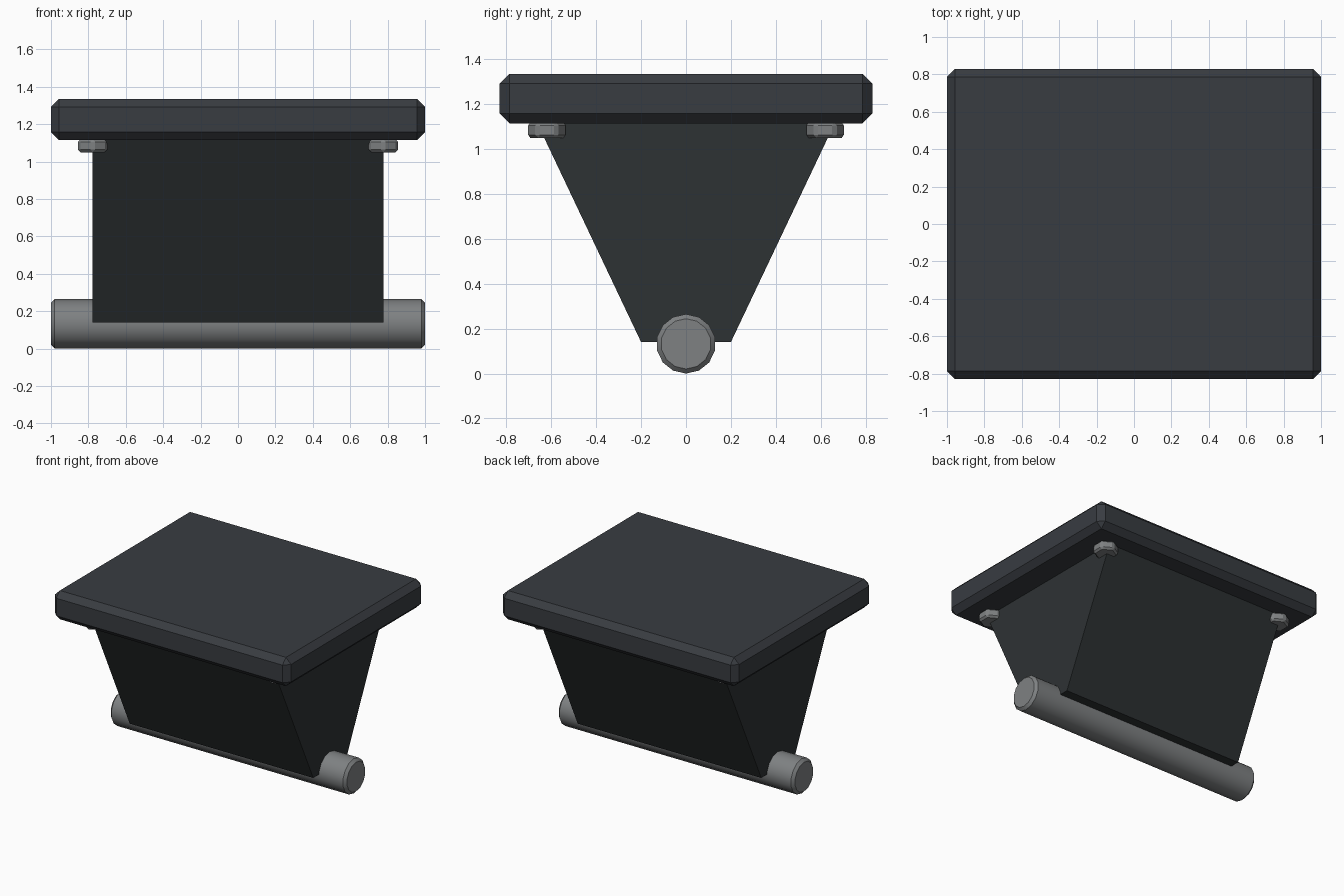
import bpy, bmesh, math
from mathutils import Matrix

if "Cube" in bpy.data.objects:
    bpy.data.objects.remove(bpy.data.objects["Cube"])


def material(name, rgb):
    m = bpy.data.materials.new(name)
    m.diffuse_color = (*rgb, 1)
    m.use_nodes = True
    m.node_tree.nodes["Principled BSDF"].inputs["Base Color"].default_value = m.diffuse_color
    return m


plate_mat = material("dark_plate", (0.04, 0.045, 0.053))
body_mat = material("dark_body", (0.027, 0.032, 0.034))
metal_mat = material("grey_metal", (0.21, 0.22, 0.225))


def finish(bm, name, mat, bevel=0.0):
    bmesh.ops.recalc_face_normals(bm, faces=bm.faces)
    me = bpy.data.meshes.new(name)
    bm.to_mesh(me)
    bm.free()
    ob = bpy.data.objects.new(name, me)
    bpy.context.collection.objects.link(ob)
    me.materials.append(mat)
    if bevel:
        mod = ob.modifiers.new("chamfer", "BEVEL")
        mod.width = bevel
        mod.segments = 1
        mod.limit_method = "ANGLE"
        mod.angle_limit = math.radians(30)
    return ob


def cylinder(name, sides, radius, depth, matrix, bevel):
    bm = bmesh.new()
    bmesh.ops.create_cone(bm, cap_ends=True, segments=sides, radius1=radius,
                          radius2=radius, depth=depth, matrix=matrix)
    return finish(bm, name, metal_mat, bevel)


# Chamfered top plate
bm = bmesh.new()
bmesh.ops.create_cube(bm, size=1, matrix=Matrix.Translation((0, 0, 1.225))
                      @ Matrix.Diagonal((2, 1.66, 0.22, 1)))
finish(bm, "top_plate", plate_mat, 0.043)

# Tapered body: trapezoid profile extruded along x
bm = bmesh.new()
profile = [(-0.2, 0.14), (0.2, 0.14), (0.665, 1.12), (-0.665, 1.12)]
face = bm.faces.new([bm.verts.new((-0.777, y, z)) for y, z in profile])
ext = bmesh.ops.extrude_face_region(bm, geom=[face])
bmesh.ops.translate(bm, vec=(1.554, 0, 0),
                    verts=[v for v in ext["geom"] if isinstance(v, bmesh.types.BMVert)])
finish(bm, "tapered_body", body_mat)

# Pivot rod along x, one vertex straight up and one straight down
rod = cylinder("pivot_rod", 14, 0.1325, 2.0,
               Matrix.Translation((0, 0, 0.1325))
               @ Matrix.Rotation(math.pi / 2, 4, "Y"), 0.02)
zs = [v.co.z for v in rod.data.vertices]
if max(zs) - min(zs) < 0.2645:  # turn half a step if a flat faces down
    c = Matrix.Translation((0, 0, 0.1325))
    rod.data.transform(c @ Matrix.Rotation(math.pi / 14, 4, "X") @ c.inverted())
bpy.context.view_layer.objects.active = rod
rod.select_set(True)
bpy.ops.object.shade_smooth_by_angle(angle=math.radians(30))
rod.select_set(False)

# Hex bolt heads under the plate corners, points facing front and back
for sx, side in ((-1, "left"), (1, "right")):
    for sy, end in ((-1, "front"), (1, "back")):
        bolt = cylinder(f"bolt_{end}_{side}", 6, 0.09, 0.07, Matrix(), 0.014)
        if max(v.co.y for v in bolt.data.vertices) < 0.089:
            bolt.data.transform(Matrix.Rotation(math.pi / 6, 4, "Z"))
        bolt.location = (sx * 0.777, sy * 0.62, 1.085)
